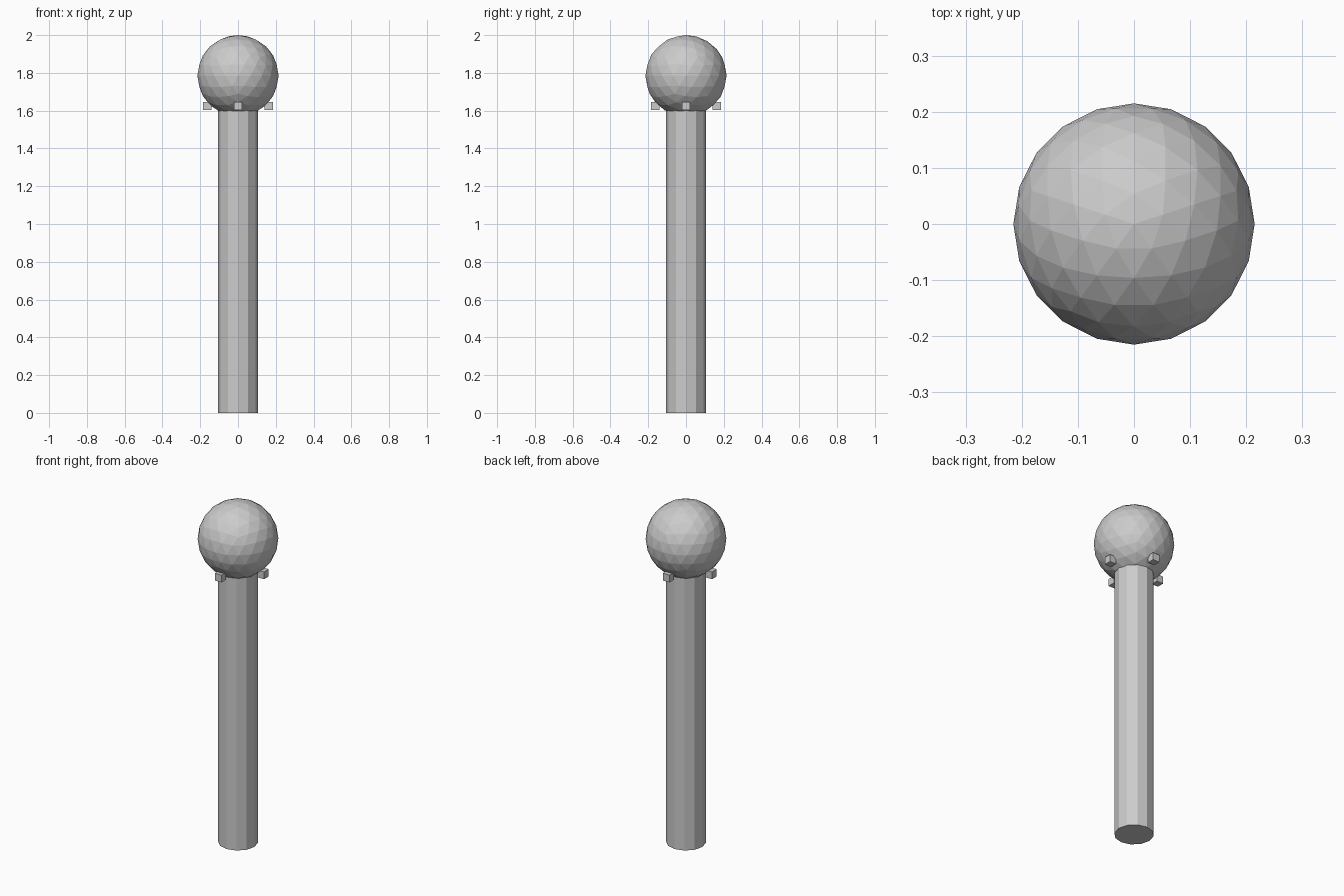
import bpy
from math import cos, sin, pi

if "Cube" in bpy.data.objects:
    bpy.data.objects.remove(bpy.data.objects["Cube"])

# Column shaft
bpy.ops.mesh.primitive_cylinder_add(vertices=12, radius=0.106, depth=1.61,
                                    location=(0, 0, 0.805))
bpy.context.object.name = "column"

# Faceted ball on top
bpy.ops.mesh.primitive_ico_sphere_add(subdivisions=3, radius=0.215,
                                      location=(0, 0, 1.785),
                                      rotation=(0, 0, pi / 2))
bpy.context.object.name = "ball"

# Four small blocks under the ball, one on each side
for i in range(4):
    a = i * pi / 2
    bpy.ops.mesh.primitive_cube_add(size=0.043,
                                    location=(0.163 * cos(a), 0.163 * sin(a), 1.624))
    bpy.context.object.name = f"block_{i + 1}"
